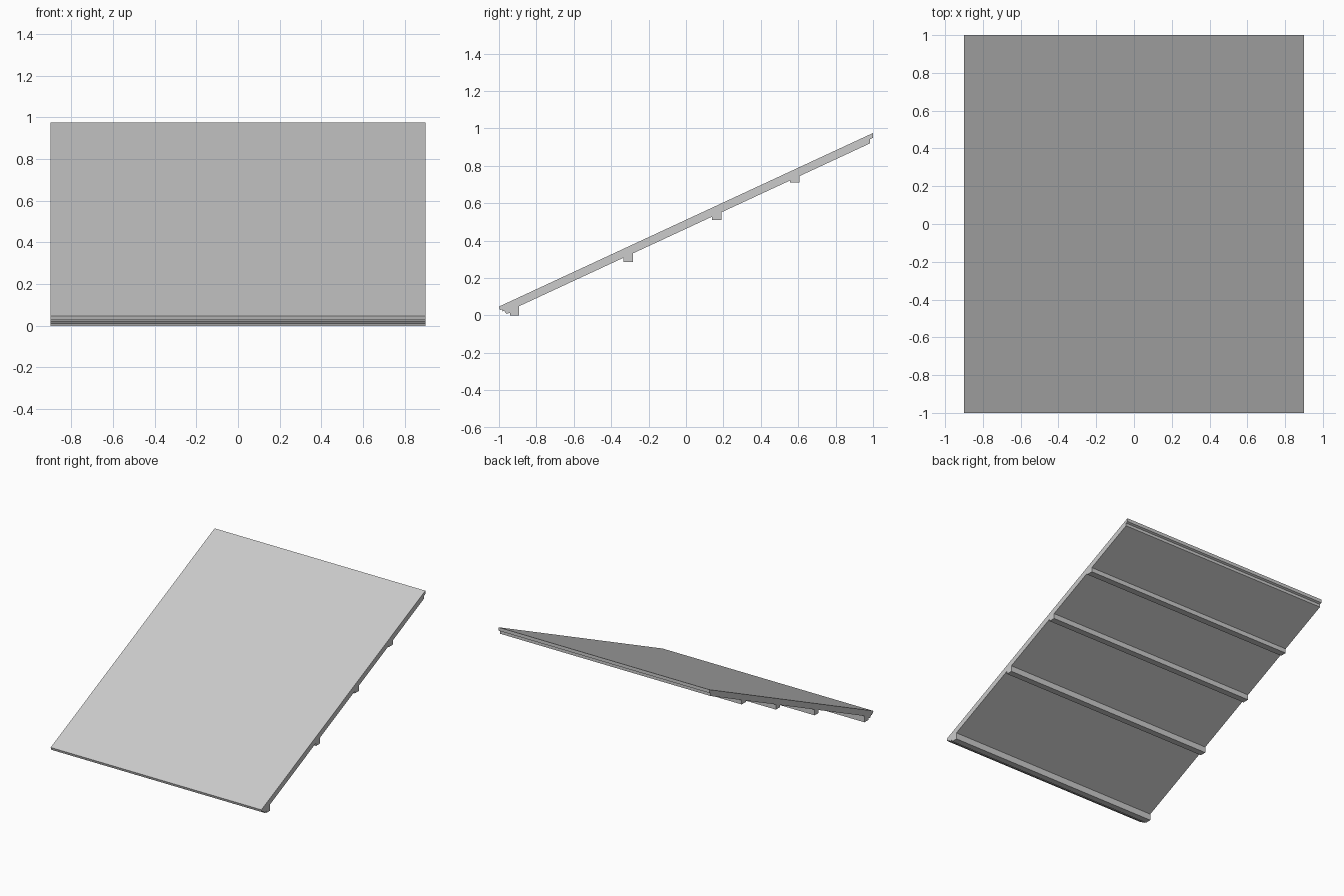
import bpy
import bmesh
from mathutils import Vector

cube = bpy.data.objects.get("Cube")
if cube:
    bpy.data.objects.remove(cube, do_unlink=True)

HALF_WIDTH = 0.9
SLOPE = 0.464
GREY = (0.6, 0.6, 0.6, 1.0)


def underside(y):
    """Height of the sloping underside at depth y."""
    return 0.463 + SLOPE * y


def batten(y0, y1, z):
    """Flat-bottomed rib hanging below the underside."""
    return [(y0, underside(y0)), (y0, z), (y1, z), (y1, underside(y1))]


# Side profile: lower lip, ribs, upper lip, then the sloping top
lower_lip = [(-1, 0.047), (-0.995, 0.028), (-0.985, 0.031), (-0.98, 0.021),
             (-0.972, 0.024), (-0.96, 0.008), (-0.94, 0.014)]
foot_rib = [(-0.94, 0), (-0.892, 0), (-0.892, underside(-0.892))]
ribs = (batten(-0.333, -0.284, 0.286) + batten(0.139, 0.189, 0.511)
        + batten(0.555, 0.606, 0.71))
upper_lip = [(0.985, underside(0.985)), (0.985, 0.942), (1, 0.949), (1, 0.975)]
profile = lower_lip + foot_rib + ribs + upper_lip

# Extrude the profile across the full width
bm = bmesh.new()
side = bm.faces.new([bm.verts.new((-HALF_WIDTH, y, z)) for y, z in profile])
swept = bmesh.ops.extrude_face_region(bm, geom=[side], use_keep_orig=True)
moved = [v for v in swept["geom"] if isinstance(v, bmesh.types.BMVert)]
bmesh.ops.translate(bm, verts=moved, vec=Vector((2 * HALF_WIDTH, 0, 0)))
bmesh.ops.recalc_face_normals(bm, faces=bm.faces)
mesh = bpy.data.meshes.new("ribbed_roof_panel")
bm.to_mesh(mesh)
bm.free()

# Plain grey finish
mat = bpy.data.materials.new("plain_grey")
mat.use_nodes = True
mat.diffuse_color = GREY
mat.node_tree.nodes["Principled BSDF"].inputs["Base Color"].default_value = GREY
mesh.materials.append(mat)

panel = bpy.data.objects.new("ribbed_roof_panel", mesh)
bpy.context.collection.objects.link(panel)
